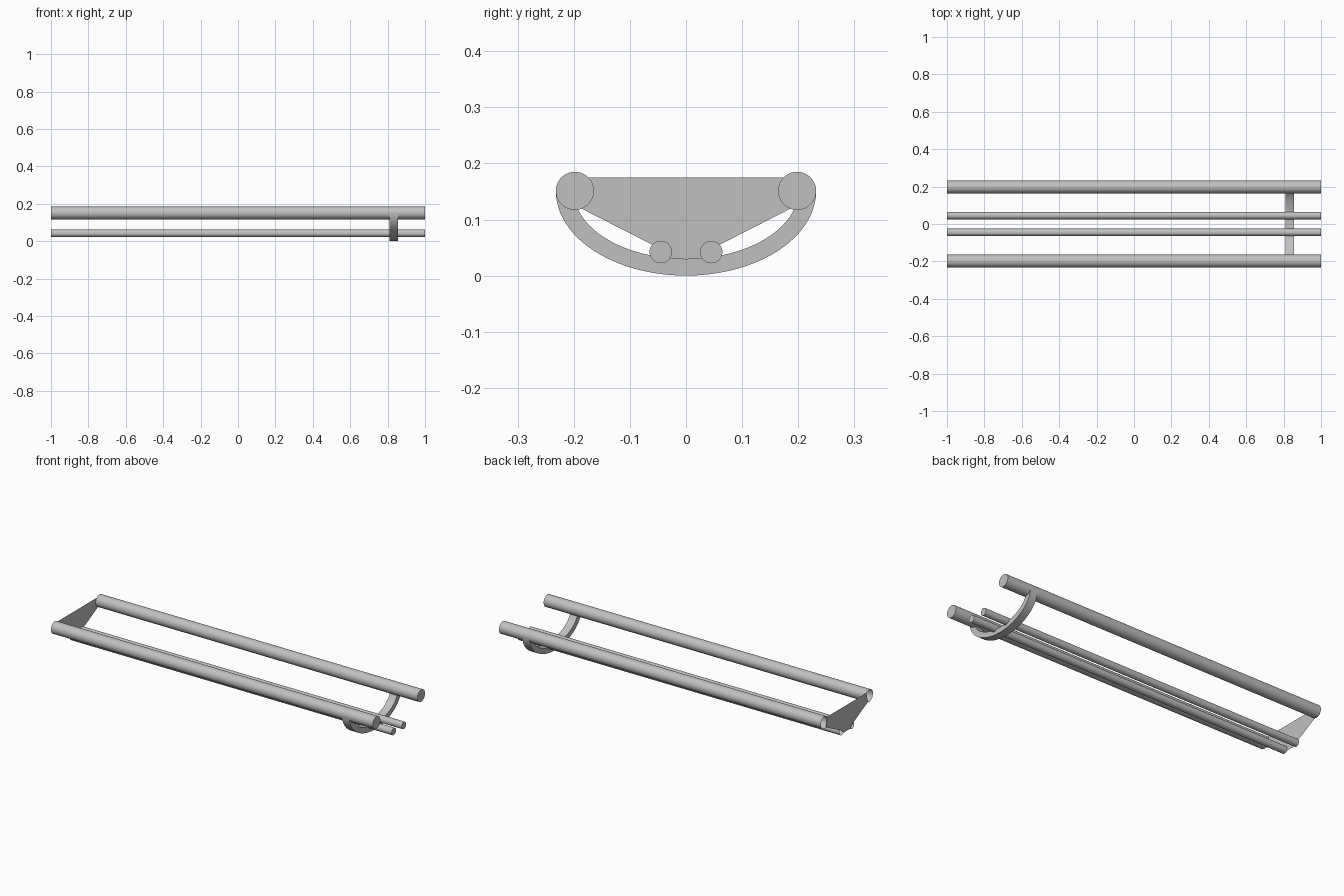
import bpy, bmesh
from math import sin, cos, pi, radians

cube = bpy.data.objects.get("Cube")
if cube:
    bpy.data.objects.remove(cube, do_unlink=True)

# Single grey metal
grey = bpy.data.materials.new("grey metal")
grey.use_nodes = True
colour = (0.53, 0.53, 0.53, 1)
grey.diffuse_color = colour
grey.node_tree.nodes["Principled BSDF"].inputs["Base Color"].default_value = colour

RAIL = (0.198, 0.151, 0.034)   # y, z, radius of the upper rails
ROD = (0.045, 0.042, 0.02)     # y, z, radius of the lower rods


def arc(cy, cz, ry, rz, start, end, steps):
    """Points on an ellipse in the y-z plane, angles in degrees."""
    angles = [radians(start + (end - start) * i / steps) for i in range(steps + 1)]
    return [(cy + ry * cos(a), cz + rz * sin(a)) for a in angles]


def finish(name, bm, smooth=True):
    bmesh.ops.recalc_face_normals(bm, faces=bm.faces)
    mesh = bpy.data.meshes.new(name)
    bm.to_mesh(mesh)
    bm.free()
    mesh.materials.append(grey)
    obj = bpy.data.objects.new(name, mesh)
    bpy.context.collection.objects.link(obj)
    if smooth:
        bpy.ops.object.select_all(action="DESELECT")
        obj.select_set(True)
        bpy.context.view_layer.objects.active = obj
        bpy.ops.object.shade_smooth_by_angle(angle=radians(35))
    return obj


def tube(name, side, spec):
    """Long tube, closed at the +x end and open at the -x end."""
    y, z, r = spec
    bm = bmesh.new()
    rings = [[bm.verts.new((x, py, pz)) for py, pz in arc(side * y, z, r, r, 0, 360, 40)[:-1]]
             for x in (-1, 1)]
    n = len(rings[0])
    for i in range(n):
        j = (i + 1) % n
        bm.faces.new((rings[0][i], rings[0][j], rings[1][j], rings[1][i]))
    bm.faces.new(rings[1])
    finish(name, bm)


for label, side in (("front", -1), ("back", 1)):
    tube(label + "_upper_rail", side, RAIL)
    tube(label + "_lower_rod", side, ROD)

# Curved strap hanging below the rails near the +x end
bm = bmesh.new()
outer = arc(0, 0.151, 0.232, 0.151, 180, 360, 48)
inner = arc(0, 0.151, 0.2, 0.121, 180, 360, 48)
sections = []
for (oy, oz), (iy, iz) in zip(outer, inner):
    corners = ((0.81, oy, oz), (0.855, oy, oz), (0.855, iy, iz), (0.81, iy, iz))
    sections.append([bm.verts.new(c) for c in corners])
for a, b in zip(sections, sections[1:]):
    for i in range(4):
        j = (i + 1) % 4
        bm.faces.new((a[i], a[j], b[j], b[i]))
bm.faces.new(sections[0])
bm.faces.new(sections[-1])
finish("curved_strap", bm)

# Thin end plate, fitted around the tube ends at -x
y, z, r = RAIL
half = [(0, 0.175)] + arc(y, z, r, r, 135, 249, 12)
y, z, r = ROD
half += arc(y, z, r, r, 41, 217, 16) + [(0, 0.03)]
bm = bmesh.new()
bm.faces.new([bm.verts.new((-1, py, pz)) for py, pz in half])
bmesh.ops.triangulate(bm, faces=bm.faces)
plate = finish("end_plate", bm, smooth=False)
mirror = plate.modifiers.new("mirror", "MIRROR")
mirror.use_axis = (False, True, False)
